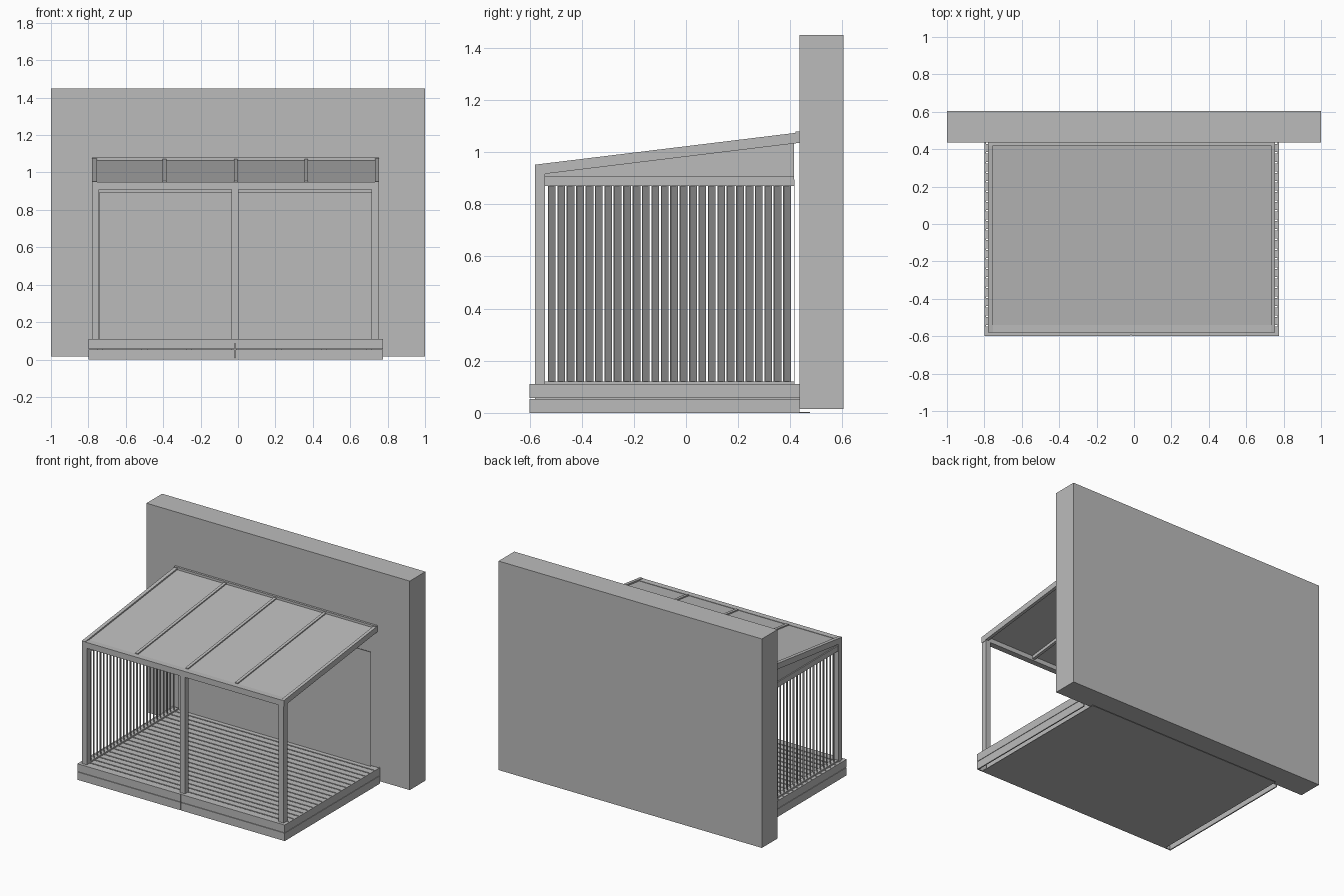
import bpy
import bmesh
from math import radians
from mathutils import Matrix

cube = bpy.data.objects.get("Cube")
if cube:
    bpy.data.objects.remove(cube, do_unlink=True)

grey = bpy.data.materials.new("plain grey")
grey.use_nodes = True
grey.diffuse_color = (0.5, 0.5, 0.5, 1)
grey.node_tree.nodes["Principled BSDF"].inputs["Base Color"].default_value = (0.5, 0.5, 0.5, 1)


def finish(name, bm):
    bmesh.ops.recalc_face_normals(bm, faces=bm.faces)
    mesh = bpy.data.meshes.new(name)
    bm.to_mesh(mesh)
    bm.free()
    mesh.materials.append(grey)
    ob = bpy.data.objects.new(name, mesh)
    bpy.context.collection.objects.link(ob)
    return ob


def box(name, x, y, z, turn=0):
    """Box from (min, max) pairs, optionally turned about its own vertical axis."""
    bm = bmesh.new()
    mid = [(a + b) / 2 for a, b in (x, y, z)]
    size = [b - a for a, b in (x, y, z)]
    bmesh.ops.create_cube(bm, size=1)
    bm.transform(Matrix.Translation(mid) @ Matrix.Rotation(radians(turn), 4, "Z")
                 @ Matrix.Diagonal((*size, 1)))
    return finish(name, bm)


def prism(name, x, profile):
    """Side profile of (y, z) points extruded along x."""
    bm = bmesh.new()
    face = bm.faces.new([bm.verts.new((x[0], y, z)) for y, z in profile])
    ext = bmesh.ops.extrude_face_region(bm, geom=[face])
    verts = [g for g in ext["geom"] if isinstance(g, bmesh.types.BMVert)]
    bmesh.ops.translate(bm, verts=verts, vec=(x[1] - x[0], 0, 0))
    return finish(name, bm)


FRONT, BACK = -0.58, 0.435
LEFT, RIGHT = 0.755, -0.78
DECK = 0.11


def roof_z(y):
    return 0.95 + 0.122 * (y - FRONT)


def sloped(name, x, y, top, bottom):
    """Bar or sheet following the roof pitch, offsets measured from its top plane."""
    a, b = y
    return prism(name, x, [(a, roof_z(a) + bottom), (b, roof_z(b) + bottom),
                           (b, roof_z(b) + top), (a, roof_z(a) + top)])


# House wall and thin back panel
box("house_wall", (-1, 1), (BACK, 0.605), (0.015, 1.45))
box("back_panel", (-0.74, 0.72), (0.414, 0.417), (DECK, 0.895))

# Ground sheet, joists and deck boards
box("ground_sheet", (-0.755, 0.735), (-0.592, 0.475), (0, 0.004))
for i in range(7):
    x = -0.74 + i * 0.24
    box("deck_joist", (x - 0.015, x + 0.015), (-0.58, BACK), (0.01, 0.085))
boards = 20
pitch = (BACK + 0.592) / boards
for i in range(boards):
    y = -0.592 + i * pitch
    box("deck_board", (-0.792, 0.767), (y, y + pitch - 0.008), (0.085, DECK))

# Two-course fascia around the deck
for z in ((0, 0.054), (0.057, DECK)):
    box("front_fascia_right", (-0.8, -0.018), (-0.6, -0.592), z)
    box("front_fascia_left", (-0.013, 0.775), (-0.6, -0.592), z)
    box("side_fascia_right", (-0.8, -0.792), (-0.592, BACK), z)
    box("side_fascia_left", (0.767, 0.775), (-0.592, BACK), z)

# Front posts and beam
for x in (RIGHT, -0.035, LEFT - 0.04):
    box("front_post", (x, x + 0.038), (FRONT, FRONT + 0.04), (DECK, 0.912))
box("front_beam", (RIGHT, LEFT), (FRONT, FRONT + 0.04), (0.91, 0.95))

# Roof: edge rafters, glazing bars, sheet and wall rail
sloped("edge_rafter_right", (RIGHT, RIGHT + 0.025), (FRONT, BACK), 0.002, -0.038)
sloped("edge_rafter_left", (LEFT - 0.022, LEFT), (FRONT, BACK), 0.002, -0.038)
for x in (-0.393, -0.012, 0.365):
    sloped("glazing_bar", (x - 0.01, x + 0.01), (FRONT + 0.04, BACK), 0.0, -0.035)
sloped("roof_sheet", (RIGHT + 0.02, LEFT - 0.02), (FRONT + 0.03, BACK), -0.008, -0.014)
box("wall_rail", (RIGHT, LEFT), (0.42, BACK), (1.035, 1.08))

# Slatted side screen with closed gable
prism("side_gable", (-0.77, -0.75), [(-0.54, 0.9), (0.415, 0.9), (0.415, 1.04), (-0.54, 0.925)])
box("screen_top_rail", (-0.778, -0.742), (-0.54, 0.415), (0.87, 0.907))
box("screen_bottom_rail", (-0.778, -0.742), (-0.54, 0.415), (DECK, 0.12))
for i in range(26):
    y = -0.515 + i * 0.0361
    box("screen_slat", (-0.779, -0.741), (y - 0.002, y + 0.002), (0.118, 0.872), turn=-45)
